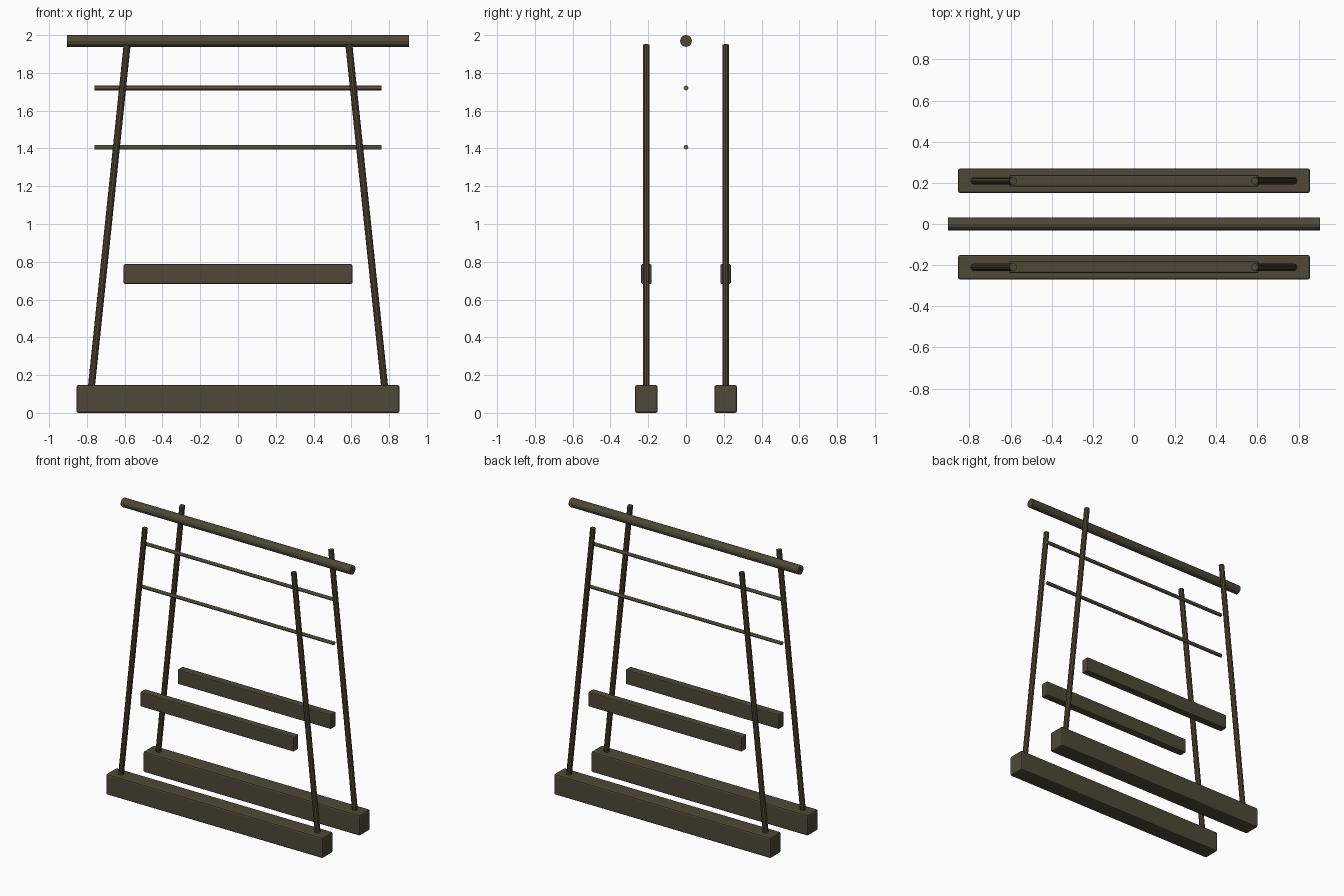
import bpy
from mathutils import Vector

if "Cube" in bpy.data.objects:
    bpy.data.objects.remove(bpy.data.objects["Cube"])


def material(name, rgb):
    m = bpy.data.materials.new(name)
    m.diffuse_color = (*rgb, 1)
    m.use_nodes = True
    m.node_tree.nodes["Principled BSDF"].inputs["Base Color"].default_value = m.diffuse_color
    return m


dark_wood = material("dark wood", (0.080, 0.065, 0.038))
light_wood = material("light wood", (0.175, 0.135, 0.075))


def beam(name, center, size, bevel, mat):
    bpy.ops.mesh.primitive_cube_add(size=1, location=center)
    ob = bpy.context.object
    ob.name = name
    ob.scale = size
    bpy.ops.object.transform_apply(location=False, rotation=False, scale=True)
    mod = ob.modifiers.new("soft edges", "BEVEL")
    mod.width = bevel
    mod.segments = 2
    ob.data.materials.append(mat)


def pole(name, a, b, radius, sides, mat):
    a, b = Vector(a), Vector(b)
    bpy.ops.mesh.primitive_cylinder_add(vertices=sides, radius=radius,
                                        depth=(b - a).length, location=(a + b) / 2)
    ob = bpy.context.object
    ob.name = name
    ob.rotation_euler = (b - a).to_track_quat('Z', 'Y').to_euler()
    ob.data.materials.append(mat)


# Two side frames: foot beam, middle rail and two leaning posts each
for side, y in (("front", -0.21), ("back", 0.21)):
    beam(side + "_foot_beam", (0, y, 0.0735), (1.71, 0.119, 0.147), 0.010, dark_wood)
    beam(side + "_middle_rail", (0, y, 0.735), (1.21, 0.056, 0.104), 0.006, dark_wood)
    for end, s in (("left", -1), ("right", 1)):
        pole(f"{side}_{end}_post", (s * 0.78, y, 0.10), (s * 0.587, y, 1.95),
             0.0185, 10, dark_wood)

# Top bar
pole("top_bar", (-0.905, 0, 1.969), (0.905, 0, 1.969), 0.0315, 12, dark_wood)

# Thin hanging rods
for i, z in enumerate((1.72, 1.407)):
    pole(f"thin_rod_{i + 1}", (-0.76, 0, z), (0.76, 0, z), 0.0125, 8, light_wood)
